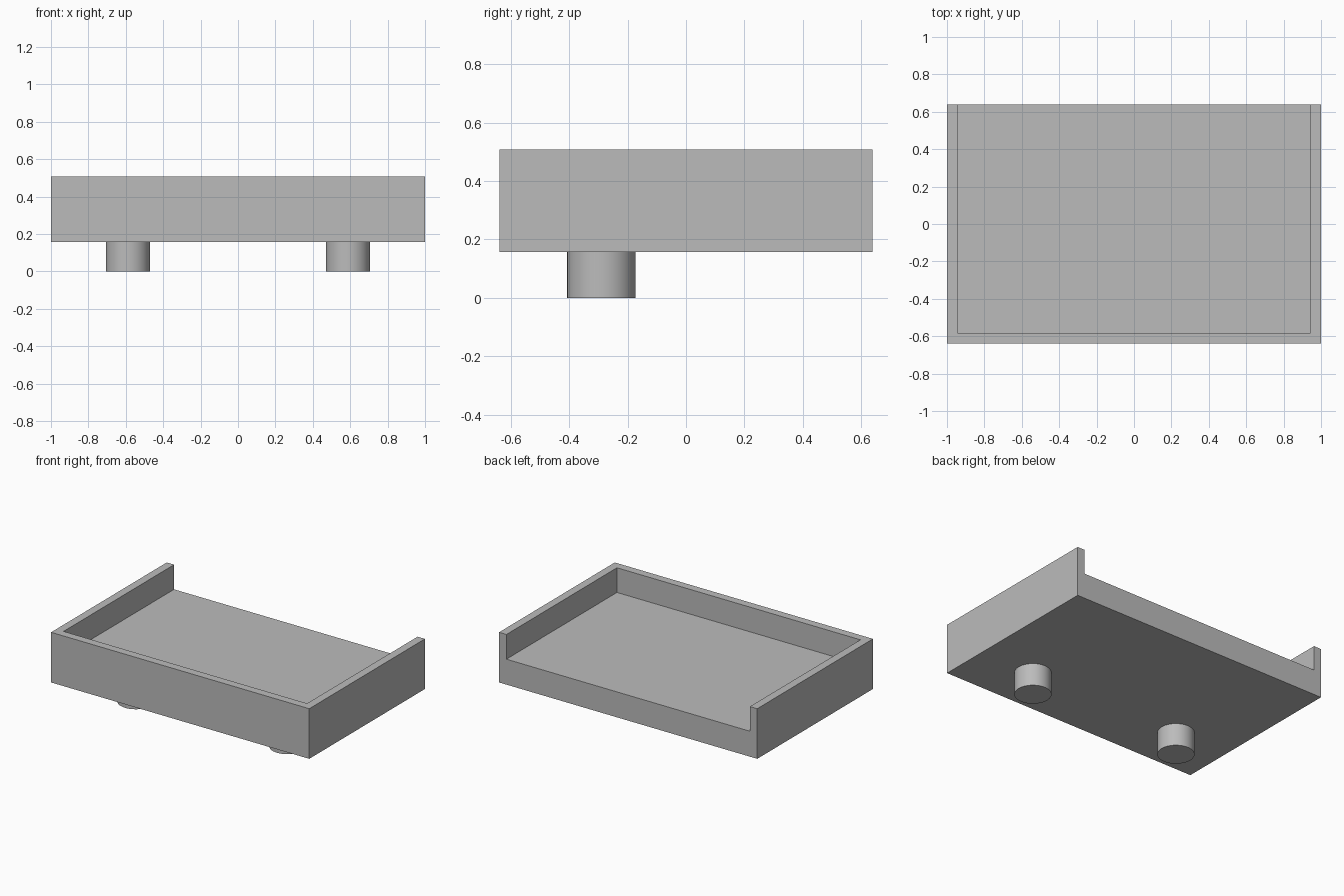
import bpy

default = bpy.data.objects.get("Cube")
if default:
    bpy.data.objects.remove(default)

grey = bpy.data.materials.new("plain grey")
grey.use_nodes = True
colour = (0.5, 0.5, 0.5, 1)
grey.diffuse_color = colour
grey.node_tree.nodes["Principled BSDF"].inputs["Base Color"].default_value = colour

WIDTH, DEPTH = 2.0, 1.28
BASE, FLOOR, RIM = 0.157, 0.335, 0.508
WALL = 0.057


def box(name, low, high):
    """Axis-aligned box between two corners."""
    centre = [(a + b) / 2 for a, b in zip(low, high)]
    bpy.ops.mesh.primitive_cube_add(size=1, location=centre)
    ob = bpy.context.object
    ob.name = name
    ob.scale = [b - a for a, b in zip(low, high)]
    bpy.ops.object.transform_apply(location=False, rotation=False, scale=True)
    ob.data.materials.append(grey)
    return ob


# Tray: solid block with a recess open at the top and back
tray = box("tray", (-WIDTH / 2, -DEPTH / 2, BASE), (WIDTH / 2, DEPTH / 2, RIM))
recess = box("recess_cutter",
             (-WIDTH / 2 + WALL, -DEPTH / 2 + WALL, FLOOR),
             (WIDTH / 2 - WALL, DEPTH, RIM + WALL))
recess.hide_render = True
cut = tray.modifiers.new("recess", "BOOLEAN")
cut.operation = "DIFFERENCE"
cut.solver = "EXACT"
cut.object = recess
bpy.context.view_layer.objects.active = tray
bpy.ops.object.modifier_apply(modifier=cut.name)
bpy.data.objects.remove(recess)

# Round pegs under the front half
for side, sign in (("left", 1), ("right", -1)):
    bpy.ops.mesh.primitive_cylinder_add(
        vertices=64, radius=0.117, depth=BASE,
        location=(sign * 0.588, -0.29, BASE / 2))
    peg = bpy.context.object
    peg.name = side + "_peg"
    peg.data.materials.append(grey)
    bpy.ops.object.shade_smooth_by_angle()
